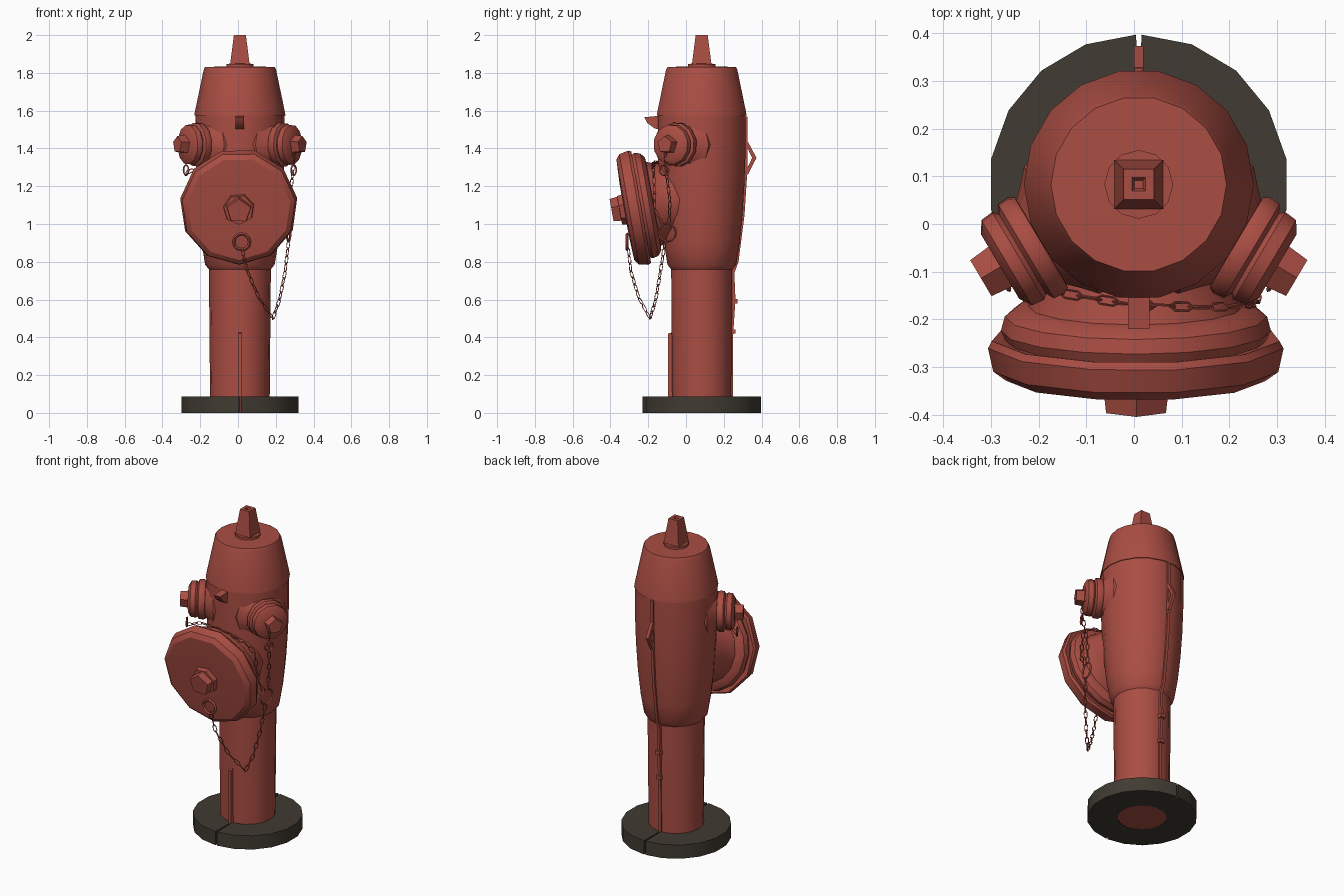
import bpy, bmesh, math
from mathutils import Vector, Matrix

cube = bpy.data.objects.get("Cube")
if cube:
    bpy.data.objects.remove(cube, do_unlink=True)

CX, CY = 0.01, 0.083          # axis of the upright barrel
UP = Vector((0, 0, 1))
parts = []


def material(name, colour):
    m = bpy.data.materials.new(name)
    m.use_nodes = True
    m.diffuse_color = (*colour, 1)
    m.node_tree.nodes["Principled BSDF"].inputs["Base Color"].default_value = (*colour, 1)
    return m


RED = material("faded_red", (0.40, 0.075, 0.056))
DARK = material("dark_iron", (0.052, 0.044, 0.032))


def finish(name, bm, mat=RED):
    bmesh.ops.remove_doubles(bm, verts=bm.verts, dist=0.0002)
    bmesh.ops.recalc_face_normals(bm, faces=bm.faces)
    mesh = bpy.data.meshes.new(name)
    bm.to_mesh(mesh)
    bm.free()
    mesh.materials.append(mat)
    ob = bpy.data.objects.new(name, mesh)
    bpy.context.collection.objects.link(ob)
    parts.append(ob)
    return ob


def lathe(name, profile, origin=(CX, CY, 0), axis=UP, sides=18, turn=0.0, mat=RED):
    """Turn a (radius, distance) profile around an axis."""
    bm = bmesh.new()
    frame = Matrix.Translation(origin) @ Vector(axis).to_track_quat('Z', 'Y').to_matrix().to_4x4()
    rings = []
    for r, t in profile:
        ring = []
        for i in range(sides):
            a = turn + math.tau * i / sides
            ring.append(bm.verts.new(frame @ Vector((r * math.cos(a), r * math.sin(a), t))))
        rings.append(ring)
    for low, high in zip(rings, rings[1:]):
        for i in range(sides):
            j = (i + 1) % sides
            bm.faces.new((low[i], low[j], high[j], high[i]))
    return finish(name, bm, mat)


def plate(name, outline, half_width):
    """Extrude a side outline of (y, z) points across the middle plane."""
    bm = bmesh.new()
    face = bm.faces.new([bm.verts.new((CX - half_width, y, z)) for y, z in outline])
    new = bmesh.ops.extrude_face_region(bm, geom=[face])["geom"]
    bmesh.ops.translate(bm, vec=(2 * half_width, 0, 0),
                        verts=[v for v in new if isinstance(v, bmesh.types.BMVert)])
    return finish(name, bm)


def add_link(bm, centre, along, side, half_len, half_w, wire, steps=8):
    """One oval wire loop."""
    along, side = Vector(along).normalized(), Vector(side).normalized()
    normal = along.cross(side)
    rings = []
    for i in range(steps):
        a = math.tau * i / steps
        p = Vector(centre) + along * half_len * math.cos(a) + side * half_w * math.sin(a)
        out = along * math.cos(a) + side * math.sin(a)
        rings.append([bm.verts.new(p + (out * math.cos(b) + normal * math.sin(b)) * wire)
                      for b in (math.tau * k / 4 for k in range(4))])
    for i in range(steps):
        a, b = rings[i], rings[(i + 1) % steps]
        for k in range(4):
            n = (k + 1) % 4
            bm.faces.new((a[k], a[n], b[n], b[k]))


def ring(name, centre, side, radius, wire=0.006):
    bm = bmesh.new()
    add_link(bm, centre, UP, side, radius, radius, wire, 12)
    return finish(name, bm)


def chain(name, path, pitch=0.042):
    """Alternating links along a polyline."""
    bm = bmesh.new()
    pts = [Vector(p) for p in path]
    count = 0
    for a, b in zip(pts, pts[1:]):
        along = b - a
        n = max(1, round(along.length / pitch))
        across = along.cross(Vector((0.6, -0.8, 0.1))).normalized()
        other = along.cross(across)
        for i in range(n):
            add_link(bm, a + along * (i + 0.5) / n, along, other if count % 2 else across,
                     0.026, 0.010, 0.0028, 6)
            count += 1
    return finish(name, bm)


# Split base flange: two half rings with a narrow gap front and back
for name, start in (("base_left_half", -89), ("base_right_half", 91)):
    bm = bmesh.new()
    a = math.radians(start)
    section = bm.faces.new([bm.verts.new((CX + r * math.cos(a), CY + r * math.sin(a), z))
                            for r, z in ((0.14, 0), (0.314, 0), (0.314, 0.086), (0.14, 0.086))])
    bmesh.ops.spin(bm, geom=[section], cent=(CX, CY, 0), axis=UP,
                   angle=math.radians(178), steps=9)
    finish(name, bm, DARK)

# Barrel, bonnet and operating nut
lathe("barrel", [(0, 0.004), (0.157, 0.004), (0.158, 0.09), (0.164, 0.76), (0.184, 0.785),
                 (0.203, 0.90), (0.219, 1.05), (0.230, 1.22), (0.236, 1.40), (0.236, 1.58), (0, 1.58)])
lathe("bonnet", [(0, 1.57), (0.241, 1.575), (0.239, 1.59), (0.192, 1.815), (0.184, 1.832), (0, 1.834)])
lathe("nut_collar", [(0, 1.825), (0.072, 1.825), (0.072, 1.848), (0, 1.85)], sides=12)
lathe("operating_nut", [(0.073, 1.845), (0.045, 2.0), (0.02, 2.0), (0.012, 1.985), (0, 1.985)],
      sides=4, turn=math.pi / 4)

# Large front outlet, tipped slightly downward
DIR = Vector((0, -0.985, -0.175))
MOUTH = Vector((0.004, -0.322, 1.08))
lathe("front_neck", [(0.185, -0.38), (0.20, -0.23), (0.215, -0.18), (0.235, -0.13)], MOUTH, DIR, 16)
lathe("front_cap_ring", [(0.20, -0.155), (0.25, -0.15), (0.275, -0.13), (0.283, -0.10),
                         (0.27, -0.07), (0.2, -0.07)], MOUTH, DIR, 16)
lathe("front_cap", [(0.25, -0.075), (0.305, -0.085), (0.313, -0.07), (0.302, -0.02),
                    (0.275, 0.0), (0.14, 0.006), (0, 0.0)], MOUTH, DIR, 11, 0.15)
lathe("front_cap_nut_base", [(0.085, -0.005), (0.08, 0.03), (0, 0.035)], MOUTH, DIR, 7, 0.3)
lathe("front_cap_nut", [(0.072, 0.02), (0.066, 0.072), (0, 0.072)], MOUTH, DIR, 5, 0.3)

# Side outlets, mirrored and angled toward the front
for label, s in (("left", 1), ("right", -1)):
    axis = Vector((s * 0.86, -0.51, 0))
    centre = (CX, CY, 1.42)
    lathe(label + "_neck", [(0.16, 0.12), (0.155, 0.188), (0.125, 0.215), (0.095, 0.245)],
          centre, axis, 12)
    lathe(label + "_cap", [(0.08, 0.235), (0.112, 0.238), (0.119, 0.25), (0.117, 0.275),
                           (0.10, 0.284), (0.109, 0.294), (0.106, 0.322), (0.08, 0.338), (0, 0.338)],
          centre, axis, 12, 0.2)
    lathe(label + "_cap_nut", [(0.052, 0.33), (0.046, 0.385), (0, 0.385)], centre, axis, 5, 0.3)
    ring(label + "_cap_loop", (CX + s * 0.285, -0.115, 1.285), (0.5, s * 0.86, 0), 0.027, 0.005)

# Lug under the bonnet, seam ribs and rear ears
plate("front_lug", [(-0.12, 1.575), (-0.22, 1.565), (-0.205, 1.535), (-0.165, 1.505), (-0.12, 1.50)], 0.023)
plate("front_seam_rib", [(-0.06, 0.0), (-0.095, 0.0), (-0.095, 0.42), (-0.06, 0.43)], 0.008)
spine = [(0.248, 0.086), (0.25, 0.42), (0.262, 0.60), (0.256, 0.74), (0.278, 0.80),
         (0.310, 1.05), (0.326, 1.30), (0.326, 1.57)]
plate("rear_seam_rib", spine + [(y - 0.05, z) for y, z in reversed(spine)], 0.009)
plate("rear_ear", [(0.31, 1.43), (0.328, 1.435), (0.373, 1.35), (0.328, 1.262), (0.31, 1.268),
                   (0.322, 1.29), (0.35, 1.35), (0.322, 1.41)], 0.010)
for i, z in enumerate((0.43, 0.59)):
    plate("rear_bolt_%d" % (i + 1), [(0.22, z - 0.015), (0.262 + i * 0.01, z - 0.01),
                                     (0.262 + i * 0.01, z + 0.012), (0.22, z + 0.015)], 0.016)

# Retaining rings and chains
HOOK = (0.268, -0.10, 0.955)
ring("front_cap_loop", (0.02, -0.312, 0.905), (1, 0, 0), 0.042, 0.008)
ring("chain_gather_ring", HOOK, (0.2, 1, 0), 0.048)
chain("front_cap_chain", [(0.02, -0.305, 0.87), (0.05, -0.292, 0.75), (0.11, -0.25, 0.61),
                          (0.185, -0.19, 0.50), (0.22, -0.16, 0.60), (0.25, -0.135, 0.75),
                          (0.268, -0.11, 0.91)])
chain("left_cap_chain", [(0.298, -0.11, 1.40), (0.29, -0.105, 1.28), (0.275, -0.085, 1.12),
                         (0.27, -0.09, 1.0)])
chain("right_cap_chain", [(-0.275, -0.115, 1.27), (-0.15, -0.145, 1.325), (0.0, -0.17, 1.325),
                          (0.16, -0.175, 1.30), (0.235, -0.17, 1.25), (0.255, -0.165, 1.08),
                          (0.268, -0.12, 0.99)])

# Smooth the turned surfaces but keep edges crisp
bpy.ops.object.select_all(action='DESELECT')
for ob in parts:
    ob.select_set(True)
bpy.context.view_layer.objects.active = parts[0]
bpy.ops.object.shade_smooth_by_angle(angle=math.radians(35))
